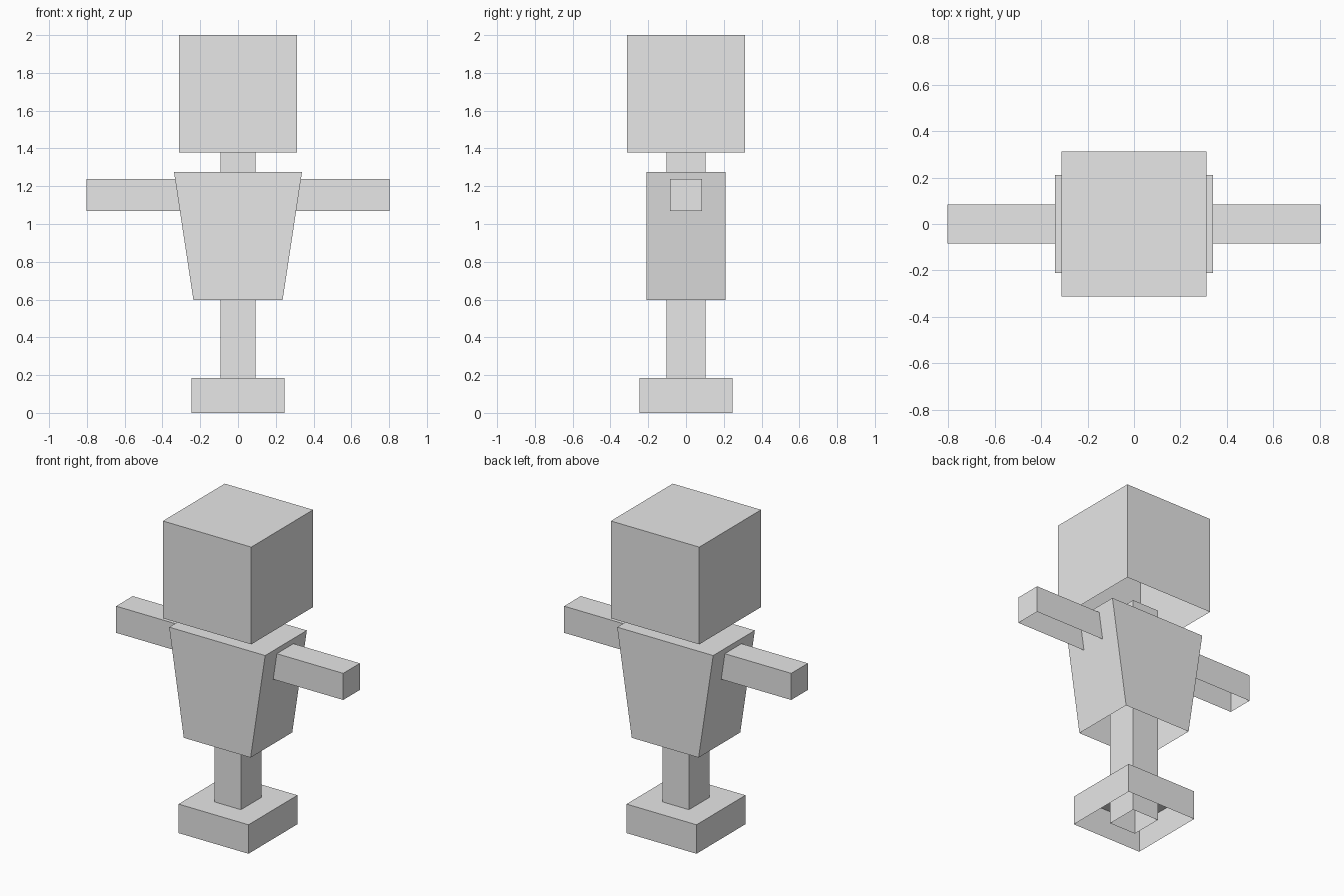
import bpy
import bmesh

default_cube = bpy.data.objects.get("Cube")
if default_cube:
    bpy.data.objects.remove(default_cube, do_unlink=True)

# One plain grey for the whole figure
GREY = (0.8, 0.8, 0.8, 1.0)
grey = bpy.data.materials.new("plain_grey")
grey.use_nodes = True
grey.diffuse_color = GREY
grey.node_tree.nodes["Principled BSDF"].inputs["Base Color"].default_value = GREY


def open_box(name, half_x, half_y, bottom, top, bottom_half_x=None):
    """Box without an underside; bottom_half_x tapers it sideways."""
    lower_x = half_x if bottom_half_x is None else bottom_half_x
    bm = bmesh.new()
    bmesh.ops.create_cube(bm, size=2)
    underside = [f for f in bm.faces if f.normal.z < -0.5]
    bmesh.ops.delete(bm, geom=underside, context='FACES_ONLY')
    for v in bm.verts:
        is_top = v.co.z > 0
        v.co.x *= half_x if is_top else lower_x
        v.co.y *= half_y
        v.co.z = top if is_top else bottom
    mesh = bpy.data.meshes.new(name)
    bm.to_mesh(mesh)
    bm.free()
    mesh.materials.append(grey)
    obj = bpy.data.objects.new(name, mesh)
    bpy.context.collection.objects.link(obj)
    return obj


# Stand and the post that runs up through the body into the head
open_box("base", 0.247, 0.247, 0.0, 0.185)
open_box("post", 0.093, 0.103, 0.0, 1.40)

# Tapered body with the arms as one bar through it
open_box("torso", 0.339, 0.21, 0.597, 1.276, bottom_half_x=0.236)
open_box("arms", 0.802, 0.084, 1.068, 1.238)

# Head
open_box("head", 0.312, 0.312, 1.379, 2.0)
